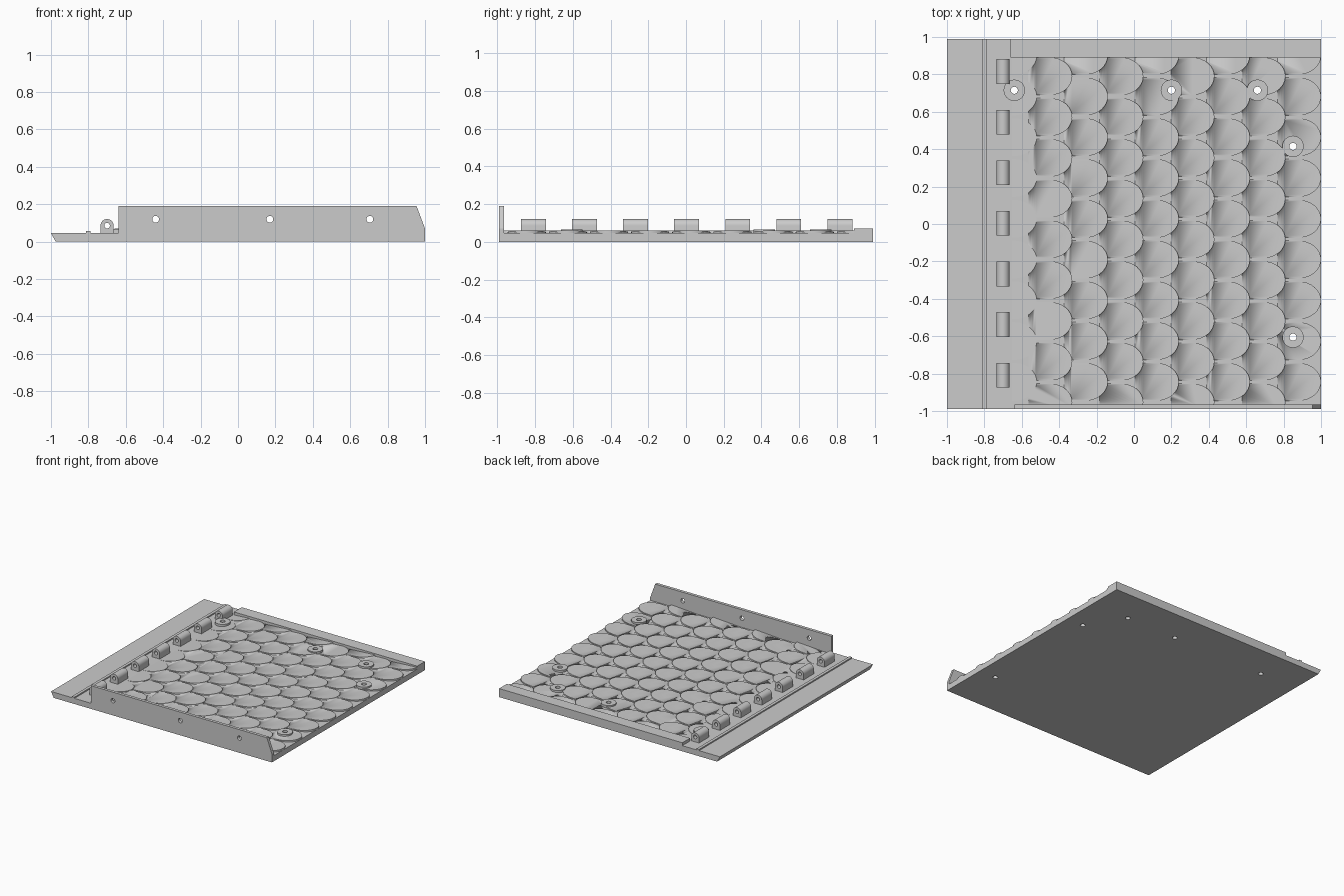
import bpy, bmesh, math
from mathutils import Matrix

cube = bpy.data.objects.get("Cube")
if cube:
    bpy.data.objects.remove(cube, do_unlink=True)

grey = bpy.data.materials.new("plain grey")
grey.use_nodes = True
GREY = (0.6, 0.6, 0.6, 1)
grey.diffuse_color = GREY
grey.node_tree.nodes["Principled BSDF"].inputs["Base Color"].default_value = GREY


def finish(name, bm):
    bmesh.ops.recalc_face_normals(bm, faces=bm.faces)
    mesh = bpy.data.meshes.new(name)
    bm.to_mesh(mesh)
    bm.free()
    mesh.materials.append(grey)
    obj = bpy.data.objects.new(name, mesh)
    bpy.context.collection.objects.link(obj)
    return obj


def prism(bm, lower, upper):
    """Solid between two matching outlines."""
    a = [bm.verts.new(p) for p in lower]
    b = [bm.verts.new(p) for p in upper]
    bm.faces.new(a)
    bm.faces.new(b)
    for i in range(len(a)):
        j = (i + 1) % len(a)
        bm.faces.new((a[i], a[j], b[j], b[i]))


def along_y(bm, profile, y0, y1):
    prism(bm, [(x, y0, z) for x, z in profile], [(x, y1, z) for x, z in profile])


def bar(name, profile, y0, y1):
    bm = bmesh.new()
    along_y(bm, profile, y0, y1)
    return finish(name, bm)


def cylinder(bm, centre, radius, depth, upright=True):
    m = Matrix.Translation(centre)
    if not upright:
        m = m @ Matrix.Rotation(math.pi / 2, 4, 'X')
    bmesh.ops.create_cone(bm, cap_ends=True, segments=32, radius1=radius,
                          radius2=radius, depth=depth, matrix=m)


def cut(obj, cutter):
    mod = obj.modifiers.new("holes", 'BOOLEAN')
    mod.operation = 'DIFFERENCE'
    mod.solver = 'EXACT'
    mod.use_self = True
    mod.object = cutter


EDGE, WALL_Y, RAIL_Y = 0.99, -0.965, 0.89
BASE_Z = 0.046

# Base panel with undercut edge, rib, back rail and front wall
base = bar("base_panel", [(-0.975, 0), (1, 0), (1, BASE_Z), (-1, BASE_Z)], -EDGE, EDGE)
bar("seal_rib", [(-0.812, 0.03), (-0.788, 0.03), (-0.788, 0.056), (-0.812, 0.056)], -EDGE, EDGE)
bar("back_rail", [(-0.66, 0.01), (1, 0.01), (1, 0.07), (-0.66, 0.07)], RAIL_Y, EDGE)
wall = bar("front_wall", [(-0.64, 0), (1, 0), (1, 0.07), (0.955, 0.19), (-0.64, 0.19)],
           -EDGE, WALL_Y)

# Overlapping round-ended scales, alternate rows offset by half a scale
bm = bmesh.new()
PITCH_X, PITCH_Y, HALF, NOSE, LENGTH = 0.19, 0.218, 0.101, 0.12, 0.3
for row in range(9):
    tip = 1 - row * PITCH_X
    first = 0.9 if row % 2 == 0 else 0.79
    top = 0.06 if row < 8 else 0.054
    for k in range(9):
        yc = first - k * PITCH_Y
        if yc < -1:
            continue
        outline = [(tip - LENGTH, -HALF)]
        for s in range(17):
            a = math.pi * (s / 16 - 0.5)
            outline.append((tip - NOSE + NOSE * math.cos(a), HALF * math.sin(a)))
        outline.append((tip - LENGTH, HALF))
        pts = [(x, max(WALL_Y - 0.005, min(RAIL_Y + 0.01, yc + y))) for x, y in outline]
        prism(bm, [(x, y, 0.03) for x, y in pts],
              [(x, y, top - 0.06 * (tip - x)) for x, y in pts])
scales = finish("roof_scales", bm)

# Round screw bosses
SCREWS = [(-0.64, 0.715), (0.2, 0.715), (0.66, 0.715), (0.85, 0.415), (0.85, -0.605)]
bm = bmesh.new()
for x, y in SCREWS:
    cylinder(bm, (x, y, 0.048), 0.057, 0.036)
bosses = finish("screw_bosses", bm)

# Hinge knuckles
bm = bmesh.new()
HINGE_X, HINGE_R, HINGE_Z = -0.7, 0.035, 0.086
knuckle = [(HINGE_X + HINGE_R, 0.03)]
for s in range(17):
    a = math.pi * s / 16
    knuckle.append((HINGE_X + HINGE_R * math.cos(a), HINGE_Z + HINGE_R * math.sin(a)))
knuckle.append((HINGE_X - HINGE_R, 0.03))
for k in range(7):
    yc = 0.815 - k * 0.2705
    along_y(bm, knuckle, yc - 0.066, yc + 0.066)
hinges = finish("hinge_knuckles", bm)

# Hole cutters
bm = bmesh.new()
for x, y in SCREWS:
    cylinder(bm, (x, y, 0.05), 0.019, 0.3)
screw_cutter = finish("screw_hole_cutter", bm)
bm = bmesh.new()
for x in (-0.44, 0.17, 0.705):
    cylinder(bm, (x, -0.98, 0.12), 0.018, 0.1, upright=False)
wall_cutter = finish("wall_hole_cutter", bm)
bm = bmesh.new()
cylinder(bm, (HINGE_X, 0, HINGE_Z), 0.015, 2.2, upright=False)
pin_cutter = finish("pin_hole_cutter", bm)

for obj in (base, scales, bosses):
    cut(obj, screw_cutter)
cut(wall, wall_cutter)
cut(hinges, pin_cutter)
for c in (screw_cutter, wall_cutter, pin_cutter):
    c.hide_render = True
    c.hide_viewport = False
    c.display_type = 'WIRE'

# Smooth rounded sides, crisp edges
for obj in (hinges, bosses, scales):
    bpy.ops.object.select_all(action='DESELECT')
    obj.select_set(True)
    bpy.context.view_layer.objects.active = obj
    bpy.ops.object.shade_smooth_by_angle(angle=math.radians(30))
